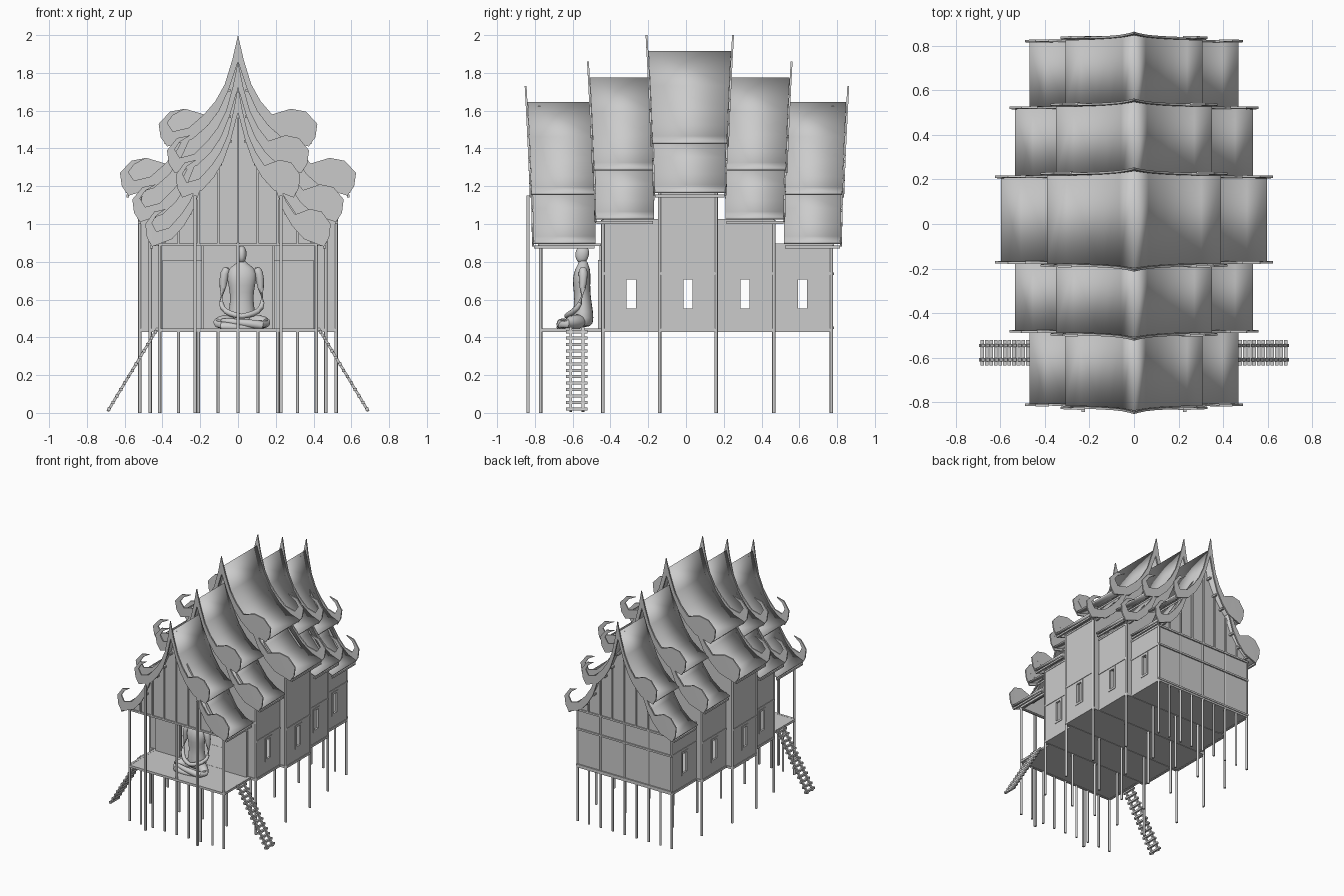
import bpy, bmesh, math
from mathutils import Vector, Matrix

cube = bpy.data.objects.get("Cube")
if cube:
    bpy.data.objects.remove(cube, do_unlink=True)

grey = bpy.data.materials.new("plain_grey")
grey.use_nodes = True
grey.diffuse_color = (0.6, 0.6, 0.6, 1)
grey.node_tree.nodes["Principled BSDF"].inputs["Base Color"].default_value = (0.6, 0.6, 0.6, 1)


def finish(name, bm, smooth=False, thick=0, subdiv=0):
    bmesh.ops.recalc_face_normals(bm, faces=bm.faces)
    me = bpy.data.meshes.new(name)
    bm.to_mesh(me)
    bm.free()
    me.materials.append(grey)
    ob = bpy.data.objects.new(name, me)
    bpy.context.collection.objects.link(ob)
    if thick:
        mod = ob.modifiers.new("thickness", 'SOLIDIFY')
        mod.thickness = thick
        mod.offset = 0
    if subdiv:
        mod = ob.modifiers.new("rounding", 'SUBSURF')
        mod.levels = mod.render_levels = subdiv
    if smooth:
        bpy.ops.object.select_all(action='DESELECT')
        ob.select_set(True)
        bpy.context.view_layer.objects.active = ob
        bpy.ops.object.shade_smooth_by_angle(angle=math.radians(50))
    return ob


def box(bm, x0, x1, y0, y1, z0, z1):
    m = Matrix.Translation(((x0 + x1) / 2, (y0 + y1) / 2, (z0 + z1) / 2))
    bmesh.ops.create_cube(bm, size=1, matrix=m @ Matrix.Diagonal((x1 - x0, y1 - y0, z1 - z0, 1)))


def bar(bm, a, b, size=0.014, sides=4):
    a, b = Vector(a), Vector(b)
    d = b - a
    r = size / 2 * (math.sqrt(2) if sides == 4 else 1)
    m = Matrix.Translation((a + b) / 2) @ Vector((0, 0, 1)).rotation_difference(d).to_matrix().to_4x4()
    m = m @ Matrix.Rotation(math.pi / 4, 4, 'Z')
    bmesh.ops.create_cone(bm, cap_ends=True, segments=sides, radius1=r, radius2=r, depth=d.length, matrix=m)


def lean(z, ridge):
    return 0.033 * max(0, (z - ridge + 0.75) / 0.84) ** 1.4


def plate(bm, pts, y, t, bend=lambda z: 0):
    """Upright plate cut to an outline of x, z points."""
    rows = [[bm.verts.new((x, y + s * t / 2 + bend(z), z)) for x, z in pts] for s in (-1, 1)]
    caps = [bm.faces.new(r) for r in rows]
    for i in range(len(pts)):
        j = (i + 1) % len(pts)
        bm.faces.new((rows[0][i], rows[0][j], rows[1][j], rows[1][i]))
    bmesh.ops.triangulate(bm, faces=caps)


# Roof slope and bargeboard outline, as x and height from the ridge
SLOPE = [(0, 0), (.06, -.18), (.13, -.3), (.21, -.39), (.3, -.45), (.39, -.48)]
BOARD = [(0, .09), (.03, -.04), (.07, -.17), (.12, -.26), (.18, -.33), (.26, -.4), (.345, -.42),
         (.375, -.375), (.345, -.335), (.28, -.3), (.36, -.315), (.42, -.38), (.41, -.45),
         (.375, -.5), (.24, -.46), (.16, -.39), (.1, -.31), (.05, -.2), (0, -.05)]


def lower(pts):
    return [(x + .205, z - .26) for x, z in pts]


LOW_SLOPE = lower(SLOPE[1:])
GABLE = SLOPE[:4] + LOW_SLOPE[:-1]

# Bays: name, roof y range, ridge height, width factor, wall half width, wall top, wall y range
BAYS = [("porch", -.81, -.48, 1.64, .785, .415, .89, -.77, -.44),
        ("front", -.48, -.17, 1.77, .895, .465, 1.02, -.44, -.14),
        ("middle", -.17, .21, 1.91, 1, .52, 1.17, -.14, .16),
        ("rear", .21, .52, 1.77, .895, .465, 1.02, .16, .465),
        ("back", .52, .82, 1.64, .785, .415, .89, .465, .77)]


def gable_z(x, k, ridge):
    for (xa, za), (xb, zb) in zip(GABLE, GABLE[1:]):
        if xa * k <= x <= xb * k:
            return ridge - .015 + za + (zb - za) * (x / k - xa) / (xb - xa)
    return ridge - .7


def roof(name, y0, y1, ridge, k):
    bm = bmesh.new()
    strips = [[(-x, z) for x, z in SLOPE[:0:-1]] + SLOPE,
              LOW_SLOPE, [(-x, z) for x, z in LOW_SLOPE]]
    for strip in strips:
        ends = []
        for y, s in ((y0, -1), (y1, 1)):
            ends.append([bm.verts.new((x * k, y + s * lean(ridge + z, ridge), ridge + z)) for x, z in strip])
        for i in range(len(strip) - 1):
            bm.faces.new((ends[0][i], ends[0][i + 1], ends[1][i + 1], ends[1][i]))
    finish(name + "_roof", bm, True, .012)
    # Purlins under the slopes
    bm = bmesh.new()
    for x, z in SLOPE[1:5] + LOW_SLOPE[1:]:
        for s in (-1, 1):
            px, pz = s * (x - .012) * k, ridge + z - .022
            bar(bm, (px, y0 + .005, pz), (px, y1 - .005, pz))
    finish(name + "_purlins", bm)


def bargeboards(name, y, s, ridge, k):
    bm = bmesh.new()
    for side in (-1, 1):
        for pts, dy in ((BOARD, .006), (lower(BOARD[2:18]), 0)):
            shape = [(side * x * k, ridge + z) for x, z in pts]
            plate(bm, shape, y + s * dy, .01, lambda z: s * lean(z, ridge))
    finish(name + "_bargeboards", bm)


def gable(name, y, ridge, k, w, base):
    half = [(x * k, ridge + z - .012) for x, z in GABLE] + [(w, base)]
    bm = bmesh.new()
    plate(bm, half + [(-x, z) for x, z in half[:0:-1]], y, .008)
    finish(name + "_gable", bm)


for name, y0, y1, ridge, k, w, top, a, b in BAYS:
    roof(name, y0, y1, ridge, k)
    if y0 < 0:
        bargeboards(name + "_fore", y0, -1, ridge, k)
        gable(name + "_fore", a, ridge, k, w, top - .13 if name != "porch" else top)
    if y1 > 0:
        bargeboards(name + "_aft", y1, 1, ridge, k)
        gable(name + "_aft", b, ridge, k, w, top - .13 if name != "back" else top)

    # Floor with edge beams
    bm = bmesh.new()
    box(bm, -w, w, a, b, .432, .446)
    for y in (a, b):
        bar(bm, (-w, y, .438), (w, y, .438), .018)
    for s in (-1, 1):
        bar(bm, (s * w, a, .438), (s * w, b, .438), .018)
    finish(name + "_floor", bm)

    # Side walls with an open window, frame and rails
    walls, trim = bmesh.new(), bmesh.new()
    c = (a + b) / 2
    for s in (-1, 1):
        x = s * w
        bar(trim, (x, a, top), (x, b, top))
        if name == "porch":
            continue
        for yy, zz in (((a, c - .032), (.44, top)), ((c + .032, b), (.44, top)),
                       ((c - .032, c + .032), (.44, .55)), ((c - .032, c + .032), (.71, top))):
            box(walls, x - .004, x + .004, *yy, *zz)
        bar(trim, (x, a, .737), (x, b, .737), .016)
        for d in (-.032, .032):
            bar(trim, (x, c + d, .54), (x, c + d, .72), .016)
        for z in (.545, .715):
            bar(trim, (x, c - .04, z), (x, c + .04, z), .016)
    if name != "porch":
        finish(name + "_side_walls", walls)
    else:
        walls.free()
    finish(name + "_trim", trim)

# Cross walls: stepped returns, doorway panels and the closed back wall
bm = bmesh.new()
for s in (-1, 1):
    for y, xa, xb, top in ((-.44, .19, .465, .89), (-.14, .4, .52, 1.04), (.16, .4, .52, 1.04),
                           (.465, .36, .465, .9)):
        box(bm, min(s * xa, s * xb), max(s * xa, s * xb), y - .004, y + .004, .44, top)
box(bm, -.415, .415, .766, .774, .44, .89)
finish("cross_walls", bm)

bm = bmesh.new()
for s in (-1, 1):
    box(bm, min(s * .19, s * .4), max(s * .19, s * .4), -.465, -.447, .446, .81)
finish("door_panels", bm)

# Rails and battens on both ends
bm = bmesh.new()
for y in (-.777, .777):
    bar(bm, (-.42, y, .89), (.42, y, .89))
    for i in range(-3, 4):
        x = i * .105
        bar(bm, (x, y, .89), (x, y, gable_z(abs(x), .785, 1.64)), .013)
for z in (.45, .737):
    bar(bm, (-.42, .777, z), (.42, .777, z))
for s in (-1, 1):
    bar(bm, (s * .19, -.45, .44), (s * .19, -.45, .89))
bar(bm, (-.465, -.445, .89), (.465, -.445, .89))
finish("end_rails", bm)

# Stilts and wall posts
bm = bmesh.new()
for y, w, top in ((-.77, .415, .89), (-.44, .465, 1.02), (-.14, .52, 1.17),
                  (.16, .52, 1.17), (.465, .465, 1.02), (.77, .415, .89)):
    end = abs(y) > .7
    for s in (-1, 1):
        bar(bm, (s * w, y, 0), (s * w, y, top), .018, 8)
        bar(bm, (s * .21, y, 0), (s * .21, y, top if y > .7 else .44), .018, 8)
        if end:
            for x in (.105, .315):
                bar(bm, (s * x, y, 0), (s * x, y, .44), .016, 8)
    bar(bm, (0, y, 0), (0, y, .9 if end else .44), .018, 8)
finish("stilts", bm, True)

bm = bmesh.new()
for s in (-1, 1):
    bar(bm, (s * .228, -.836, 0), (s * .228, -.836, 1.15), .016)
finish("front_columns", bm)

# Ladders on both sides of the porch
for s, side in ((1, "left"), (-1, "right")):
    bm = bmesh.new()
    top, foot = Vector((s * .425, 0, .45)), Vector((s * .69, 0, .008))
    for y in (-.61, -.545):
        bar(bm, top + Vector((0, y, 0)), foot + Vector((0, y, 0)), .014)
    for i in range(13):
        p = top.lerp(foot, (i + .6) / 13)
        bar(bm, p + Vector((0, -.635, 0)), p + Vector((0, -.522, 0)), .016)
    finish(side + "_ladder", bm)


# Seated figure from lofted rings
def loft(bm, rings, sides=10):
    """Rings are x, y, z, width radius, depth radius."""
    pts = [Vector(r[:3]) for r in rings]
    loops = []
    for i, r in enumerate(rings):
        t = pts[min(i + 1, len(pts) - 1)] - pts[max(i - 1, 0)]
        q = Vector((0, 0, 1)).rotation_difference(t)
        loops.append([bm.verts.new(pts[i] + q @ Vector((r[3] * math.cos(g), r[4] * math.sin(g), 0)))
                      for g in (math.tau * j / sides for j in range(sides))])
    for la, lb in zip(loops, loops[1:]):
        for j in range(sides):
            n = (j + 1) % sides
            bm.faces.new((la[j], la[n], lb[n], lb[j]))
    bm.faces.new(loops[0])
    bm.faces.new(loops[-1])


def limb(bm, path):
    loft(bm, [p + (p[-1],) for p in path], 8)


bm = bmesh.new()
X, Y = .02, -.545
loft(bm, [(X, Y, .45, .075, .05), (X, Y, .5, .085, .062), (X, Y, .57, .066, .05),
          (X, Y - .005, .64, .065, .045), (X, Y - .01, .71, .085, .052), (X, Y, .765, .08, .042),
          (X, Y, .79, .028, .026), (X, Y - .003, .808, .022, .024)])
loft(bm, [(X, Y - .005, .795, .014, .02), (X, Y - .008, .815, .024, .035), (X, Y - .004, .845, .028, .04),
          (X, Y, .87, .023, .034), (X, Y, .884, .01, .014)])
for s in (-1, 1):
    limb(bm, [(X + s * .07, Y, .77, .02), (X + s * .093, Y, .745, .03), (X + s * .1, Y, .66, .026),
              (X + s * .115, Y - .01, .575, .023), (X + s * .09, Y - .05, .535, .019),
              (X + s * .03, Y - .085, .515, .017), (X - s * .02, Y - .09, .51, .014)])
    limb(bm, [(X + s * .04, Y, .48, .045), (X + s * .09, Y - .05, .485, .042),
              (X + s * .14, Y - .09, .475, .034), (X + s * .12, Y - .115, .462, .03),
              (X + s * .03, Y - .12, .462 + s * .012, .024), (X - s * .06, Y - .115, .468 + s * .015, .019),
              (X - s * .12, Y - .09, .475 + s * .015, .013)])
finish("seated_figure", bm, True, 0, 1)
